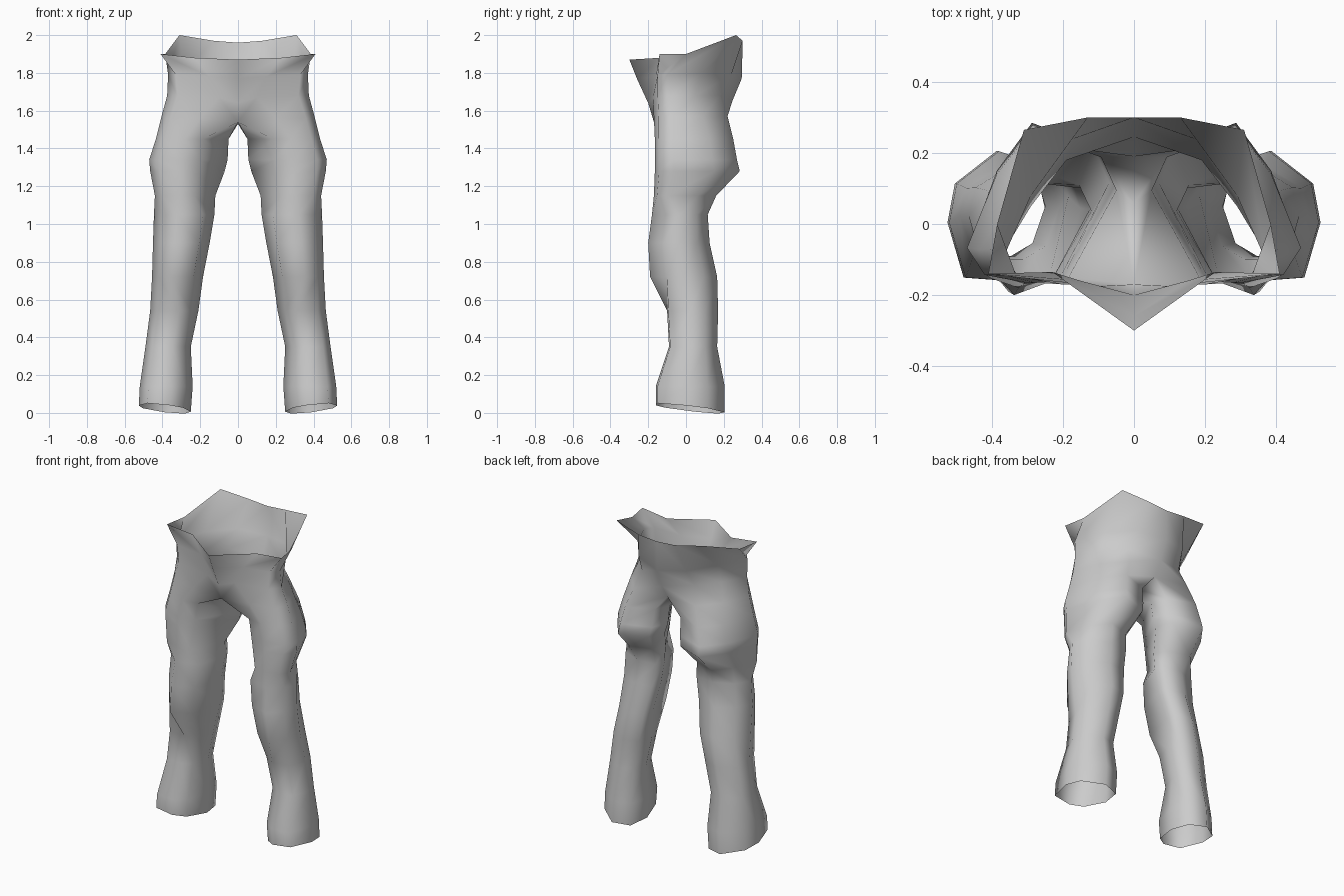
import bpy
import bmesh

default_cube = bpy.data.objects.get("Cube")
if default_cube:
    bpy.data.objects.remove(default_cube, do_unlink=True)

# Plain cloth material
cloth = bpy.data.materials.new("grey cloth")
cloth.use_nodes = True
cloth_colour = (0.6, 0.6, 0.6, 1)
cloth.diffuse_color = cloth_colour
shader = next(n for n in cloth.node_tree.nodes if n.type == "BSDF_PRINCIPLED")
shader.inputs["Base Color"].default_value = cloth_colour
shader.inputs["Roughness"].default_value = 0.8

# Leg cross-sections: inner front, front, outer front, outer, outer back,
# back, inner back, inner (u runs inner to outer, v runs front to back)
SHIN = [(-.7, -.72), (-.2, -1), (.67, -.95), (1, -.1),
        (.85, .5), (0, 1), (-.78, .8), (-1, .1)]
KNEE = [(-.63, -.7), (.25, -1), (.75, -.5), (1, 0),
        (.67, .6), (-.1, 1), (-.87, .9), (-1, .5)]
THIGH = [(-.3, -.93), (.2, -1), (.76, -.9), (1, -.55),
         (.6, .4), (.1, 1), (-.78, .7), (-1, .25)]

# Leg rings from hem up: section, height, inner x, outer x, front y, back y
LEG = [
    (SHIN, .023, .25, .525, -.16, .205),
    (SHIN, .14, .24, .52, -.16, .205),
    (SHIN, .35, .25, .49, -.09, .165),
    (SHIN, .54, .21, .465, -.1, .17),
    (KNEE, .72, .185, .455, -.19, .165),
    (KNEE, .9, .15, .45, -.2, .125),
    (KNEE, 1.05, .125, .445, -.18, .115),
    (THIGH, 1.15, .12, .44, -.17, .16),
    (THIGH, 1.28, .07, .465, -.165, .285),
    (THIGH, 1.34, .055, .47, -.165, .27),
    (THIGH, 1.45, .05, .435, -.165, .25),
]

# Half rings of the hips, from the front seam around the side to the back seam
CROTCH = [(0, -.17, 1.54), (.2, -.17, 1.56), (.36, -.145, 1.56), (.405, -.07, 1.57),
          (.33, .09, 1.57), (.22, .22, 1.57), (0, .19, 1.56)]
HIP = [(0, -.2, 1.64), (.1, -.175, 1.67), (.32, -.15, 1.68), (.375, -.09, 1.68),
       (.29, .05, 1.68), (.19, .18, 1.68), (0, .245, 1.65)]
WAIST = [(0, -.26, 1.77), (.15, -.16, 1.78), (.33, -.15, 1.79), (.37, -.1, 1.79),
         (.29, .08, 1.8), (.17, .24, 1.79), (0, .295, 1.77)]
RIM = [(0, -.3, 1.87), (.23, -.135, 1.88), (.41, -.14, 1.9), (.385, 0, 1.9),
       (.31, .265, 2), (.13, .3, 1.97), (0, .3, 1.96)]


def leg_ring(level, section, z, inner, outer, front, back):
    """Fit a section into its bounds; the hem slopes down to the back."""
    slope = 1 if level == 0 else 0
    return [((inner + outer) / 2 + u * (outer - inner) / 2,
             (front + back) / 2 + v * (back - front) / 2,
             z + slope * (.014 * u - .02 * v)) for u, v in section]


def add_ring(bm, points):
    return [bm.verts.new(p) for p in points]


def bridge(bm, lower, upper, closed):
    count = len(lower)
    for i in range(count if closed else count - 1):
        j = (i + 1) % count
        bm.faces.new((lower[i], lower[j], upper[j], upper[i]))


bm = bmesh.new()

# Leg tube, ending at the crotch with its inner point on the centre seam
crotch_inner = (0, .06, 1.53)
leg_rings = [add_ring(bm, leg_ring(i, *row)) for i, row in enumerate(LEG)]
leg_rings.append(add_ring(bm, CROTCH + [crotch_inner]))
for lower, upper in zip(leg_rings, leg_rings[1:]):
    bridge(bm, lower, upper, closed=True)

# Hips up to the open waist
hip_rings = [leg_rings[-1][:-1]] + [add_ring(bm, r) for r in (HIP, WAIST, RIM)]
for lower, upper in zip(hip_rings, hip_rings[1:]):
    bridge(bm, lower, upper, closed=False)

mesh = bpy.data.meshes.new("trousers")
bm.to_mesh(mesh)
bm.free()
mesh.materials.append(cloth)
mesh.shade_smooth()

trousers = bpy.data.objects.new("trousers", mesh)
bpy.context.collection.objects.link(trousers)

# Mirror the half across the centre seam
mirror = trousers.modifiers.new("other half", "MIRROR")
mirror.use_axis[0] = True
mirror.use_mirror_merge = True
mirror.merge_threshold = .001
